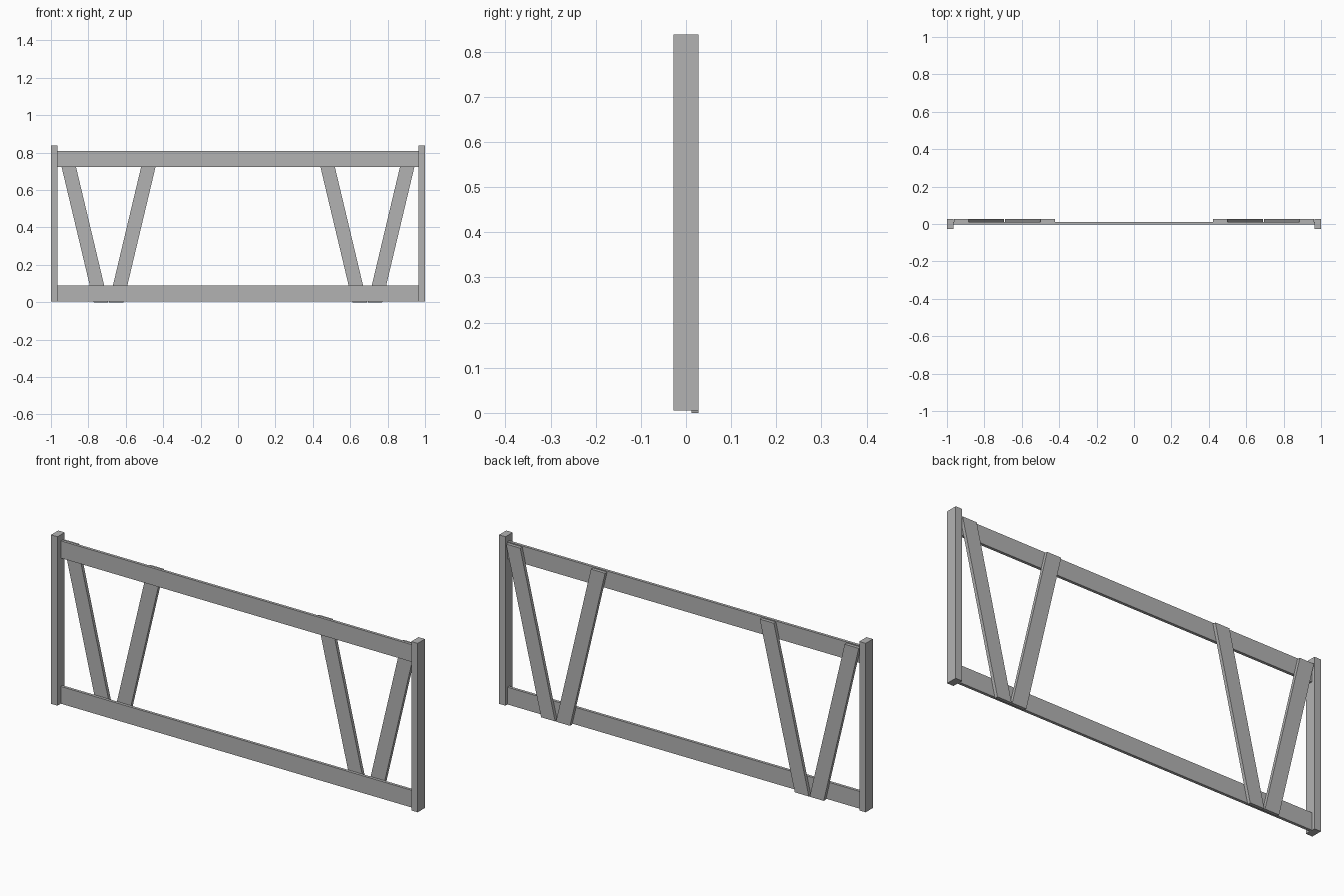
import bpy
import bmesh

cube = bpy.data.objects.get("Cube")
if cube:
    bpy.data.objects.remove(cube, do_unlink=True)

# Single plain grey
grey = bpy.data.materials.new("plain_grey")
grey.use_nodes = True
colour = (0.45, 0.45, 0.45, 1)
grey.diffuse_color = colour
grey.node_tree.nodes["Principled BSDF"].inputs["Base Color"].default_value = colour


def beam(name, bottom, top, y, z):
    """Flat-ended beam; bottom and top are (left, right) x ranges."""
    bm = bmesh.new()
    outline = [(bottom[0], z[0]), (bottom[1], z[0]), (top[1], z[1]), (top[0], z[1])]
    face = bm.faces.new([bm.verts.new((px, y[0], pz)) for px, pz in outline])
    result = bmesh.ops.extrude_face_region(bm, geom=[face])
    moved = [v for v in result["geom"] if isinstance(v, bmesh.types.BMVert)]
    bmesh.ops.translate(bm, verts=moved, vec=(0, y[1] - y[0], 0))
    bmesh.ops.recalc_face_normals(bm, faces=bm.faces)
    mesh = bpy.data.meshes.new(name)
    bm.to_mesh(mesh)
    bm.free()
    mesh.materials.append(grey)
    obj = bpy.data.objects.new(name, mesh)
    bpy.context.collection.objects.link(obj)
    return obj


def mirrored_x(x_range, side):
    return sorted(side * x for x in x_range)


# Thin horizontal rails
RAIL_Y = (-0.002, 0.012)
RAIL_X = (-0.965, 0.965)
beam("bottom_rail", RAIL_X, RAIL_X, RAIL_Y, (0.005, 0.09))
beam("top_rail", RAIL_X, RAIL_X, RAIL_Y, (0.723, 0.808))

# End posts and the V-shaped braces fixed to the back of the rails
BRACE_Y = (0.012, 0.028)
BRACE_Z = (0, 0.803)
for label, side in (("left", 1), ("right", -1)):
    post = mirrored_x((0.965, 1.0), side)
    beam(label + "_post", post, post, (-0.028, 0.028), (0.005, 0.838))
    beam(label + "_outer_brace", mirrored_x((0.694, 0.771), side),
         mirrored_x((0.885, 0.962), side), BRACE_Y, BRACE_Z)
    beam(label + "_inner_brace", mirrored_x((0.613, 0.69), side),
         mirrored_x((0.422, 0.499), side), BRACE_Y, BRACE_Z)
